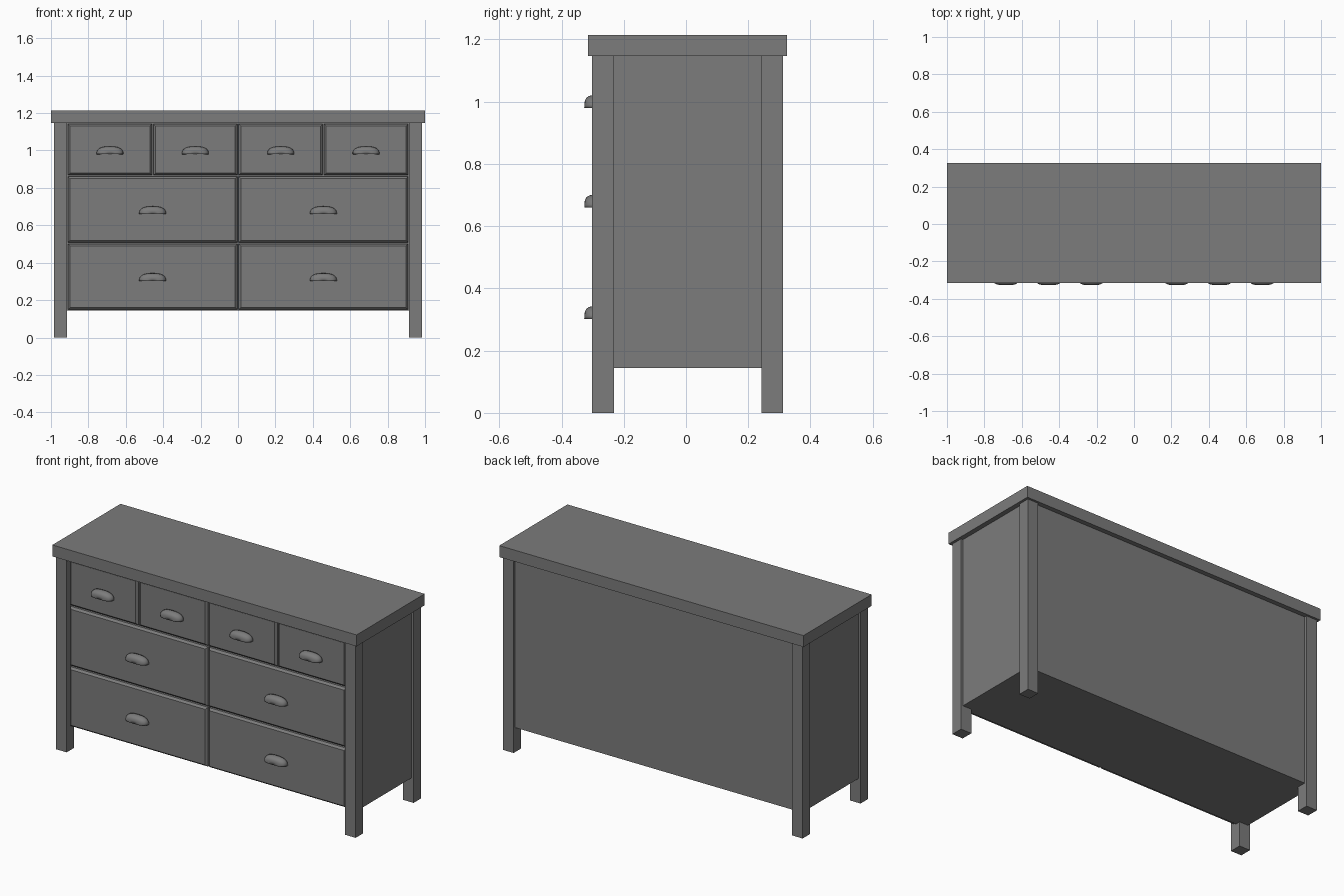
import bpy, bmesh, math

if "Cube" in bpy.data.objects:
    bpy.data.objects.remove(bpy.data.objects["Cube"])

grey = bpy.data.materials.new("grey_paint")
grey.diffuse_color = (0.2, 0.2, 0.2, 1)
grey.use_nodes = True
grey.node_tree.nodes["Principled BSDF"].inputs["Base Color"].default_value = grey.diffuse_color


def finish(name, bm):
    bmesh.ops.recalc_face_normals(bm, faces=bm.faces)
    me = bpy.data.meshes.new(name)
    bm.to_mesh(me)
    bm.free()
    ob = bpy.data.objects.new(name, me)
    bpy.context.collection.objects.link(ob)
    me.materials.append(grey)
    return ob


def loft(name, rings):
    # join equal-length rings and cap both ends
    bm = bmesh.new()
    vs = [[bm.verts.new(p) for p in r] for r in rings]
    n = len(vs[0])
    for a, b in zip(vs, vs[1:]):
        for i in range(n):
            bm.faces.new((a[i], a[(i + 1) % n], b[(i + 1) % n], b[i]))
    bm.faces.new(vs[0])
    bm.faces.new(vs[-1])
    return finish(name, bm)


def rect(x0, x1, z0, z1, y, inset=0.0):
    i = inset
    return [(x0 + i, y, z0 + i), (x1 - i, y, z0 + i),
            (x1 - i, y, z1 - i), (x0 + i, y, z1 - i)]


def box(name, x0, x1, y0, y1, z0, z1):
    return loft(name, [rect(x0, x1, z0, z1, y1), rect(x0, x1, z0, z1, y0)])


FRONT = -0.287   # drawer face plane


def cup_handle(name, cx, z0):
    # rounded half-dome cup, open underneath
    bm = bmesh.new()
    n, m = 20, 8
    rows = []
    for j in range(m):
        b = math.pi / 2 * j / m
        f = math.cos(b) ** 0.55
        y = FRONT - 0.040 * math.sin(b) ** 0.8
        row = []
        for i in range(n + 1):
            a = math.pi * i / n
            c, s = math.cos(a), max(0.0, math.sin(a))
            x = 0.072 * math.copysign(abs(c) ** 0.8, c) * f
            row.append(bm.verts.new((cx + x, y, z0 + 0.042 * s ** 0.75 * f)))
        rows.append(row)
    tip = bm.verts.new((cx, FRONT - 0.040, z0))
    for r, q in zip(rows, rows[1:]):
        for i in range(n):
            bm.faces.new((r[i], r[i + 1], q[i + 1], q[i]))
    for i in range(n):
        bm.faces.new((rows[-1][i], rows[-1][i + 1], tip))
    ob = finish(name, bm)
    # make normals face outwards, then thicken inwards
    if sum(p.normal.y * p.area for p in ob.data.polygons) > 0:
        ob.data.flip_normals()
    mod = ob.modifiers.new("wall", 'SOLIDIFY')
    mod.thickness = 0.004
    mod.offset = -1
    bpy.ops.object.select_all(action='DESELECT')
    ob.select_set(True)
    bpy.context.view_layer.objects.active = ob
    bpy.ops.object.shade_smooth_by_angle(angle=math.radians(40))


# top board
box("top_board", -1, 1, -0.315, 0.325, 1.147, 1.215)

# four legs
for side, x0, x1 in (("left", -0.985, -0.915), ("right", 0.915, 0.985)):
    box("front_leg_" + side, x0, x1, -0.302, -0.232, 0, 1.147)
    box("back_leg_" + side, x0, x1, 0.242, 0.312, 0, 1.147)

# carcass: side panels and body with back and floor
box("side_panel_left", -0.972, -0.9, -0.24, 0.25, 0.145, 1.147)
box("side_panel_right", 0.9, 0.972, -0.24, 0.25, 0.145, 1.147)
box("cabinet_body", -0.93, 0.93, -0.262, 0.297, 0.145, 1.147)

# drawers: z range, count per row, handle height
W = 0.913
for row, z0, z1, count, hz in (("top", 0.864, 1.145, 4, 0.980),
                               ("middle", 0.505, 0.864, 2, 0.660),
                               ("bottom", 0.145, 0.505, 2, 0.302)):
    step = 2 * W / count
    for k in range(count):
        x0 = -W + k * step
        x1 = x0 + step
        loft(f"{row}_drawer_{k + 1}", [
            rect(x0, x1, z0, z1, -0.25, 0.004),
            rect(x0, x1, z0, z1, FRONT + 0.012, 0.004),
            rect(x0, x1, z0, z1, FRONT, 0.015)])
        cup_handle(f"{row}_handle_{k + 1}", (x0 + x1) / 2, hz)
